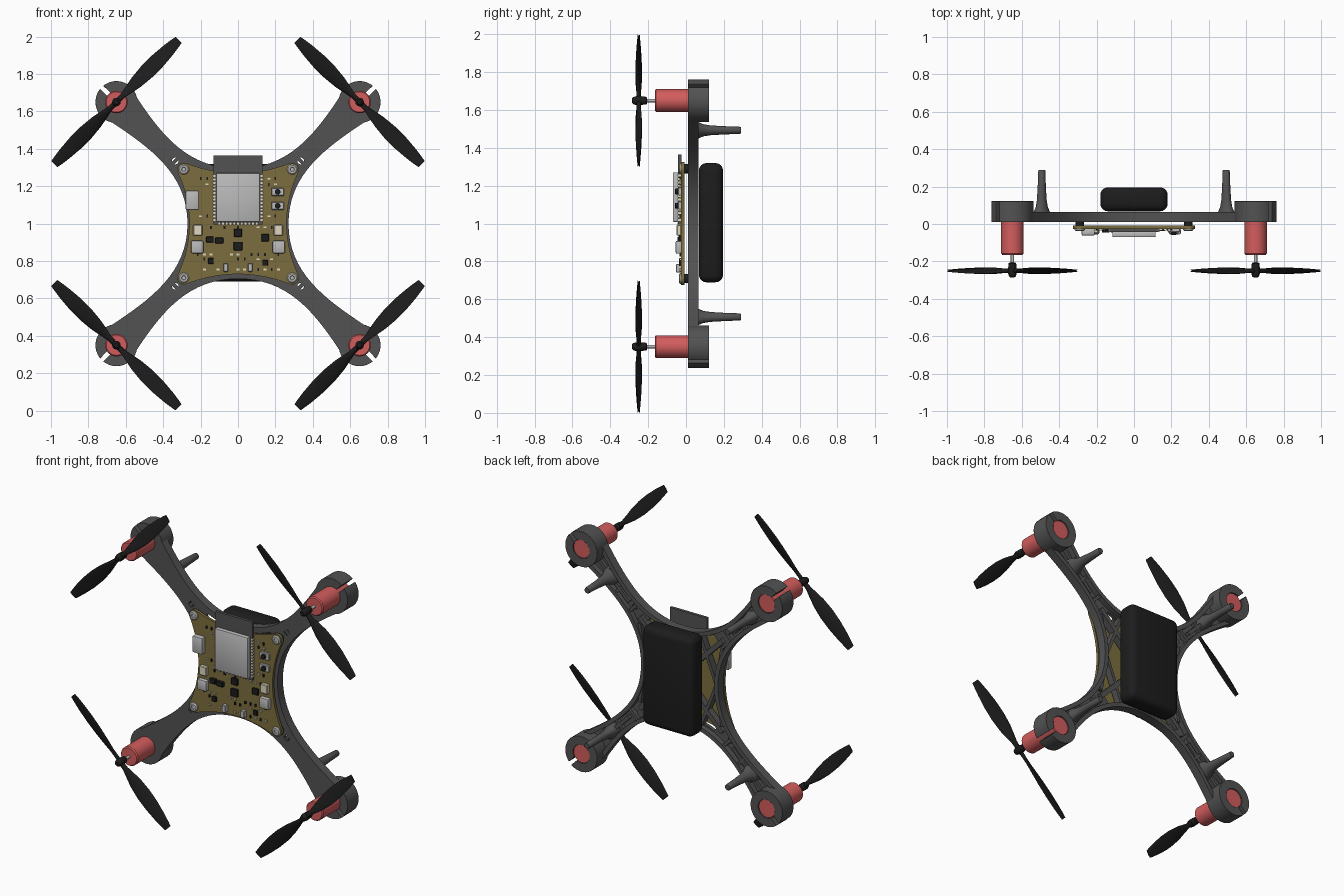
import bpy, bmesh, math, random
from mathutils import Vector, Matrix

if "Cube" in bpy.data.objects:
    bpy.data.objects.remove(bpy.data.objects["Cube"])

random.seed(4)
S = math.sqrt(0.5)
CORNERS = [(sx, sz) for sx in (-1, 1) for sz in (-1, 1)]


def mat(name, r, g, b):
    m = bpy.data.materials.new(name)
    m.diffuse_color = (r, g, b, 1)
    m.use_nodes = True
    m.node_tree.nodes["Principled BSDF"].inputs["Base Color"].default_value = m.diffuse_color
    return m


GREY = mat("dark_grey", .085, .085, .085)
BLACK = mat("black", .012, .012, .012)
RED = mat("red", .65, .11, .11)
BOARD = mat("olive_board", .2, .155, .05)
SILVER = mat("silver", .5, .5, .5)
CREAM = mat("cream", .75, .68, .52)


def finish(name, bm, m):
    bmesh.ops.recalc_face_normals(bm, faces=bm.faces)
    me = bpy.data.meshes.new(name)
    bm.to_mesh(me)
    bm.free()
    me.materials.append(m)
    ob = bpy.data.objects.new(name, me)
    ob.location.z = 1          # all parts are drawn around the model's middle
    bpy.context.collection.objects.link(ob)
    return ob


def plate(name, loops, y0, y1, m, bevel=0):
    """Flat plate from closed (x, z) loops; inner loops become holes."""
    cu = bpy.data.curves.new(name, 'CURVE')
    cu.dimensions, cu.fill_mode, cu.extrude = '2D', 'BOTH', (y1 - y0) / 2
    for loop in loops:
        sp = cu.splines.new('POLY')
        sp.points.add(len(loop) - 1)
        for p, (x, z) in zip(sp.points, loop):
            p.co = (x, z, 0, 1)
        sp.use_cyclic_u = True
    tmp = bpy.data.objects.new("tmp", cu)
    bpy.context.collection.objects.link(tmp)
    me = bpy.data.meshes.new_from_object(tmp.evaluated_get(bpy.context.evaluated_depsgraph_get()))
    bpy.data.objects.remove(tmp)
    bm = bmesh.new()
    bm.from_mesh(me)
    bpy.data.meshes.remove(me)
    bmesh.ops.remove_doubles(bm, verts=bm.verts, dist=1e-5)
    for v in bm.verts:
        v.co = (v.co.x, (y0 + y1) / 2 - v.co.z, v.co.y)
    ob = finish(name, bm, m)
    if bevel:
        md = ob.modifiers.new("bevel", 'BEVEL')
        md.width, md.segments, md.limit_method, md.angle_limit = bevel, 2, 'ANGLE', 1
    return ob


def boxes(name, items, m, bevel=0, segs=1):
    """Boxes given as x, z, width, height, y back, y front."""
    bm = bmesh.new()
    for x, z, w, h, y0, y1 in items:
        bmesh.ops.create_cube(bm, size=1, matrix=Matrix.Translation((x, (y0 + y1) / 2, z))
                              @ Matrix.Diagonal((w, abs(y1 - y0), h, 1)))
    if bevel:
        bmesh.ops.bevel(bm, geom=bm.edges[:], offset=bevel, segments=segs, profile=.5, affect='EDGES')
    return finish(name, bm, m)


def loft(bm, rings):
    vs = [[bm.verts.new(p) for p in r] for r in rings]
    n = len(vs[0])
    for a, b in zip(vs, vs[1:]):
        for i in range(n):
            bm.faces.new((a[i], a[(i + 1) % n], b[(i + 1) % n], b[i]))
    bm.faces.new(vs[0])
    bm.faces.new(vs[-1])


def turned(name, x, z, profile, m, n=32):
    """Solid of revolution about the y axis from (y, radius) points."""
    bm = bmesh.new()
    loft(bm, [[(x + r * math.cos(i * math.tau / n), y, z + r * math.sin(i * math.tau / n))
               for i in range(n)] for y, r in profile])
    return finish(name, bm, m)


def arc(cx, cz, r, a0, a1, n):
    return [(cx + r * math.cos(math.radians(a0 + (a1 - a0) * i / n)),
             cz + r * math.sin(math.radians(a0 + (a1 - a0) * i / n))) for i in range(n + 1)]


def bezier(p, off=0, end=1.0, n=16):
    """Points of a cubic, shifted sideways by off."""
    p, out = [Vector(q) for q in p], []
    for i in range(n + 1):
        t = end * i / n
        u = 1 - t
        c = u**3 * p[0] + 3*u*u*t * p[1] + 3*u*t*t * p[2] + t**3 * p[3]
        d = (u*u * (p[1] - p[0]) + 2*u*t * (p[2] - p[1]) + t*t * (p[3] - p[2])).normalized()
        out.append((c.x - d.y * off, c.y + d.x * off))
    return out


def four_way(q):
    """Close a first-quadrant path (x axis to z axis) into a full loop."""
    full = q + [(-x, z) for x, z in q[-2::-1]]
    return full + [(x, -z) for x, z in full[-2:0:-1]]


def strut(a, b, w):
    a, b = Vector(a), Vector(b)
    d = (b - a).normalized() * w / 2
    s = Vector((-d.y, d.x))
    return [tuple(a + s), tuple(b + s), tuple(b - s), tuple(a - s)]


# Frame: curved X-shaped skin with a central window and four through holes
SIDE = [(.27, 0), (.27, .26), (.46, .40), (.68, .545)]
TOP = [(0, .295), (.26, .295), (.40, .46), (.545, .68)]
outline = four_way(bezier(SIDE) + [(.65, .65)] + bezier(TOP)[::-1])
window = four_way(bezier(SIDE, .035, .3, 8) + bezier(TOP, -.035, .3, 8)[::-1])
holes = [arc(sx * .335, sz * .335, .018, 0, 345, 23) for sx, sz in CORNERS]
plate("frame_skin", [outline, window] + holes, .01, .032, GREY)

# Raised rims along the back of the frame edges
o, i = bezier(SIDE), bezier(SIDE, .026)
o, i = [[(x, -z) for x, z in c[:0:-1]] + c for c in (o, i)]
side = o + i[::-1]
o, i = bezier(TOP), bezier(TOP, -.026)
o, i = [[(-x, z) for x, z in c[:0:-1]] + c for c in (o, i)]
top = o + i[::-1]
for nm, loop, f in (("side", side, lambda s, p: (s * p[0], p[1])), ("top", top, lambda s, p: (p[0], s * p[1]))):
    for s in (-1, 1):
        plate(f"frame_{nm}_rim", [[f(s, p) for p in loop]], .03, .065, GREY)

# Lattice struts in the window and ribs on the arms
for sx, sz in CORNERS:
    for k, (a, b, w) in enumerate([((0, 0), (.29, .29), .03), ((.25, 0), (.14, .28), .02),
                                   ((.25, .02), (.29, .25), .018), ((.365, .365), (.6, .6), .022),
                                   ((.37, .30), (.30, .37), .02), ((.46, .40), (.40, .46), .018),
                                   ((.56, .47), (.47, .56), .018)]):
        plate("frame_rib", [strut((sx * a[0], sz * a[1]), (sx * b[0], sz * b[1]), w)], .012, .055, GREY)

for sx, sz in CORNERS:
    cx, cz = sx * .65, sz * .65
    ang = math.degrees(math.atan2(sz, sx))
    # Motor pod: split clamp ring open toward the outside
    plate("motor_pod", [arc(cx, cz, .112, ang + 6, ang + 354, 44)
                        + arc(cx, cz, .058, ang + 348, ang + 12, 36)], .01, .122, GREY, .008)
    turned("motor", cx, cz, [(.116, .056), (.112, .06), (-.158, .06), (-.165, .054)], RED, 40)
    turned("motor_shaft", cx, cz, [(-.16, .009), (-.25, .009)], SILVER, 12)
    turned("propeller_hub", cx, cz, [(-.205, .014), (-.21, .02), (-.235, .023), (-.265, .023),
                                     (-.28, .018), (-.285, .012)], BLACK, 20)
    # Propeller: two twisted blades across the arm direction
    bm = bmesh.new()
    for s in (1, -1):
        e1 = Vector((sx * S, 0, -sz * S)) * s
        e2 = Vector((sx * S, 0, sz * S)) * s
        rings = []
        for r, chord, th, tw in [(.0, .028, .026, 30), (.05, .032, .02, 28), (.09, .05, .015, 26),
                                 (.15, .075, .012, 24), (.23, .09, .011, 21), (.31, .088, .009, 18),
                                 (.39, .073, .008, 15), (.44, .058, .007, 13), (.47, .047, .006, 12)]:
            tw = math.radians(tw) * sx * sz
            c = e2 * math.cos(tw) + Vector((0, 1, 0)) * math.sin(tw)
            nrm = e1.cross(c)
            rings.append([Vector((cx, -.25, cz)) + e1 * r + c * (chord / 2 * math.cos(a * math.tau / 14))
                          + nrm * (th / 2 * math.sin(a * math.tau / 14)) for a in range(14)])
        loft(bm, rings)
    finish("propeller", bm, BLACK)
    # Landing leg: tapered post with a flared foot on the arm
    bm = bmesh.new()
    e1, e2 = Vector((sx * S, 0, sz * S)), Vector((sx * S, 0, -sz * S))
    rings = []
    for y, a, b in [(.03, .06, .045), (.065, .05, .036), (.09, .036, .028), (.13, .028, .024),
                    (.2, .023, .021), (.285, .019, .019), (.29, .016, .016)]:
        rings.append([Vector((sx * .493, y, sz * .493)) + e1 * a * math.cos(k * math.tau / 20)
                      + e2 * b * math.sin(k * math.tau / 20) for k in range(20)])
    loft(bm, rings)
    finish("landing_leg", bm, GREY)
    # Board screws and spacers
    turned("board_spacer", sx * .29, sz * .29, [(.012, .024), (-.012, .024)], BLACK, 20)
    turned("board_screw", sx * .29, sz * .29, [(-.02, .028), (-.032, .028), (-.038, .022), (-.038, .012),
                                               (-.034, .01)], SILVER, 24)

# Battery on the back
boxes("battery", [(0, .005, .36, .63, .068, .196)], BLACK, .04, 4)

# Circuit board with concave edges and rounded corners
quad = [(.26 + .83 * z * z, z) for z in [.028 * k for k in range(11)]]
quad += arc(.29, .29, .035, 0, 90, 8)
quad += [(x, .27 + .7 * x * x) for x in [.028 * k for k in range(10, -1, -1)]]
plate("circuit_board", [four_way(quad)], -.026, -.009, BOARD)

# Radio module with metal shield and edge pads
boxes("radio_module", [(0, .18, .26, .37, -.024, -.042)], GREY)
boxes("radio_shield", [(0, .14, .232, .262, -.04, -.07)], SILVER, .006, 2)
boxes("radio_pads", [(s * .128, .02 + .018 * k, .014, .01, -.026, -.044) for s in (-1, 1) for k in range(14)]
      + [(-.1 + .02 * k, -.002, .01, .014, -.026, -.044) for k in range(11)], CREAM)

# Connector, buttons and larger chips
boxes("charging_socket", [(-.245, .125, .07, .105, -.024, -.062)], SILVER, .007, 2)
boxes("button_bodies", [(.212, z, .066, .042, -.024, -.042) for z in (.17, .095)], SILVER, .003)
for z in (.17, .095):
    turned("button_plunger", .212, z, [(-.04, .015), (-.056, .015), (-.058, .012)], BLACK, 16)
boxes("plug_sockets", [(s * .215, -.035, .05, .058, -.024, -.05) for s in (-1, 1)], CREAM, .004)
boxes("metal_blocks", [(s * .218, -.125, .066, .068, -.024, -.055) for s in (-1, 1)], SILVER, .008, 2)
boxes("driver_chips", [(0, -.05, .042, .042, -.024, -.04), (0, -.12, .046, .046, -.024, -.042),
                       (-.15, -.085, .04, .03, -.024, -.046), (-.1, -.09, .045, .03, -.024, -.046),
                       (.145, -.075, .04, .04, -.024, -.038), (.145, -.21, .03, .03, -.024, -.038),
                       (-.145, -.2, .03, .03, -.024, -.038)], BLACK, .002)
boxes("bottom_headers", [(s * .065, -.235, .025, .045, -.024, -.052) for s in (-1, 1)], SILVER, .003)

# Tiny scattered resistors and capacitors
spots = [(x * .036, z) for x in range(-7, 8) for z in (-.02, -.165, -.19, -.245)
         if random.random() < .6 and abs(x * .036) < .24]
spots += [(s * x, z) for s in (-1, 1) for x in (.165, .2) for z in (.04, .21, .24) if random.random() < .8]
boxes("small_parts_pale", [(x, z, .016, .009, -.024, -.034) for x, z in spots[::2]], CREAM)
boxes("small_parts_dark", [(x, z, .009, .016, -.024, -.034) for x, z in spots[1::2]], BLACK)

# Smooth round surfaces, keep crisp edges
bpy.ops.object.select_all(action='SELECT')
bpy.context.view_layer.objects.active = bpy.context.selected_objects[0]
bpy.ops.object.shade_smooth_by_angle(angle=math.radians(35))
